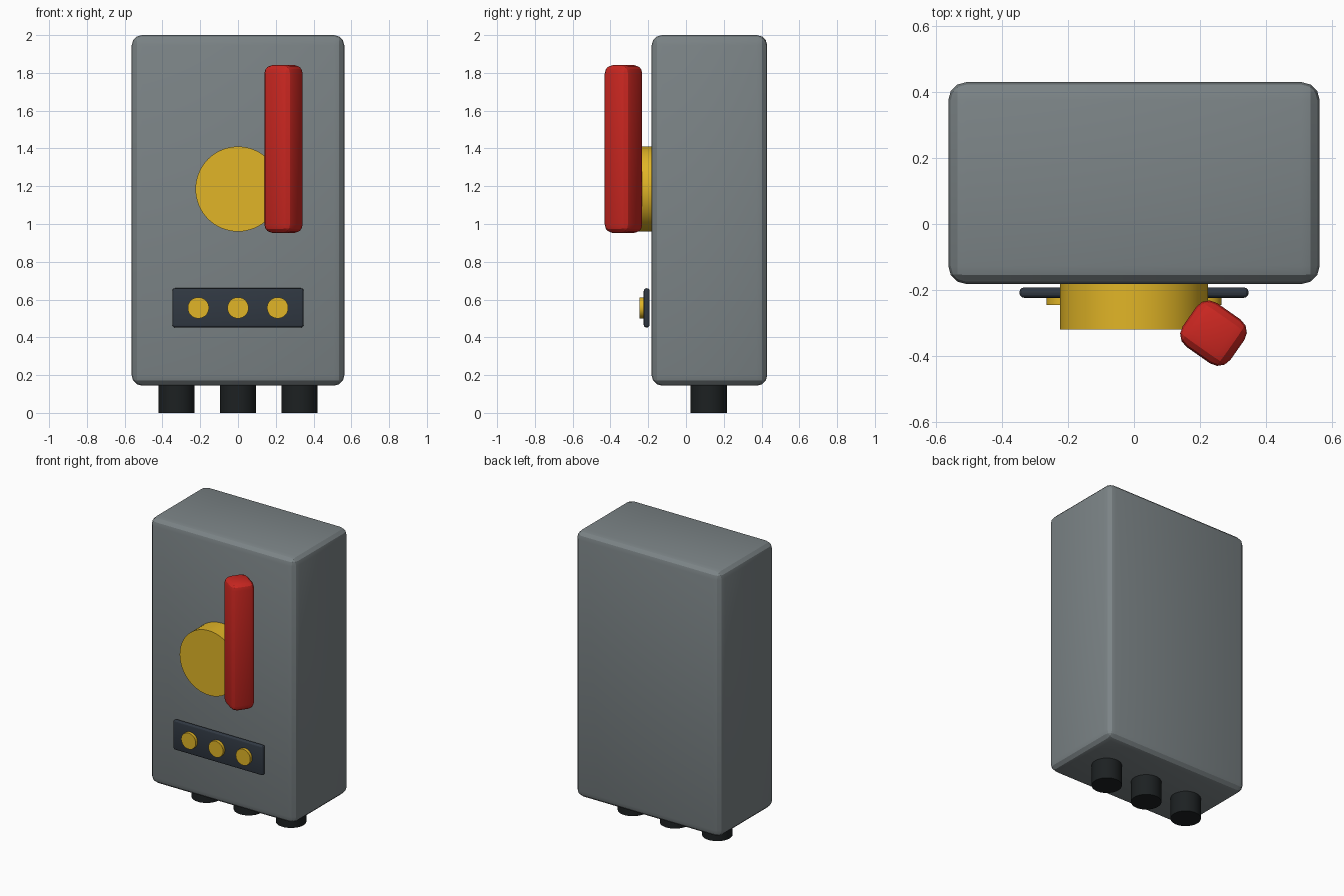
import bpy, math

if "Cube" in bpy.data.objects:
    bpy.data.objects.remove(bpy.data.objects["Cube"])


def material(name, rgb):
    m = bpy.data.materials.new(name)
    m.diffuse_color = (*rgb, 1)
    m.use_nodes = True
    m.node_tree.nodes["Principled BSDF"].inputs["Base Color"].default_value = m.diffuse_color
    return m


GREY = material("enclosure_grey", (0.20, 0.23, 0.24))
RED = material("handle_red", (0.60, 0.02, 0.015))
YELLOW = material("dial_yellow", (0.75, 0.46, 0.02))
SLATE = material("panel_slate", (0.03, 0.04, 0.055))
BLACK = material("gland_black", (0.012, 0.015, 0.016))


def finish(name, mat):
    ob = bpy.context.object
    ob.name = name
    ob.data.materials.append(mat)
    bpy.ops.object.shade_smooth_by_angle(angle=math.radians(20))
    return ob


def rounded_box(name, loc, size, bevel, mat, segments=3, turn=0):
    bpy.ops.mesh.primitive_cube_add(size=1, location=loc)
    ob = bpy.context.object
    ob.scale = size
    bpy.ops.object.transform_apply(location=False, rotation=False, scale=True)
    ob.rotation_euler.z = math.radians(turn)
    mod = ob.modifiers.new("rounded_edges", 'BEVEL')
    mod.width, mod.segments = bevel, segments
    bpy.ops.object.modifier_apply(modifier=mod.name)
    return finish(name, mat)


def cylinder(name, loc, radius, depth, mat, forward=False, sides=48):
    rot = (math.pi / 2, 0, 0) if forward else (0, 0, 0)
    bpy.ops.mesh.primitive_cylinder_add(vertices=sides, radius=radius,
                                        depth=depth, location=loc, rotation=rot)
    return finish(name, mat)


# Enclosure
rounded_box("enclosure", (0, 0.124, 1.072), (1.126, 0.612, 1.856), 0.055, GREY)

# Rotary dial and lever, the lever turned about its long axis
cylinder("switch_dial", (0, -0.25, 1.185), 0.225, 0.14, YELLOW, forward=True, sides=64)
rounded_box("switch_handle", (0.241, -0.331, 1.397), (0.177, 0.162, 0.89), 0.045, RED, turn=-35)

# Fuse panel with three caps, standing just off the front
rounded_box("fuse_panel", (0, -0.208, 0.556), (0.695, 0.032, 0.208), 0.015, SLATE)
for i in (-1, 0, 1):
    cylinder(f"fuse_cap_{i + 2}", (i * 0.21, -0.234, 0.556), 0.056, 0.022, YELLOW, forward=True)

# Cable glands under the enclosure
for i in (-1, 0, 1):
    cylinder(f"cable_gland_{i + 2}", (i * 0.325, 0.12, 0.08), 0.096, 0.16, BLACK)
